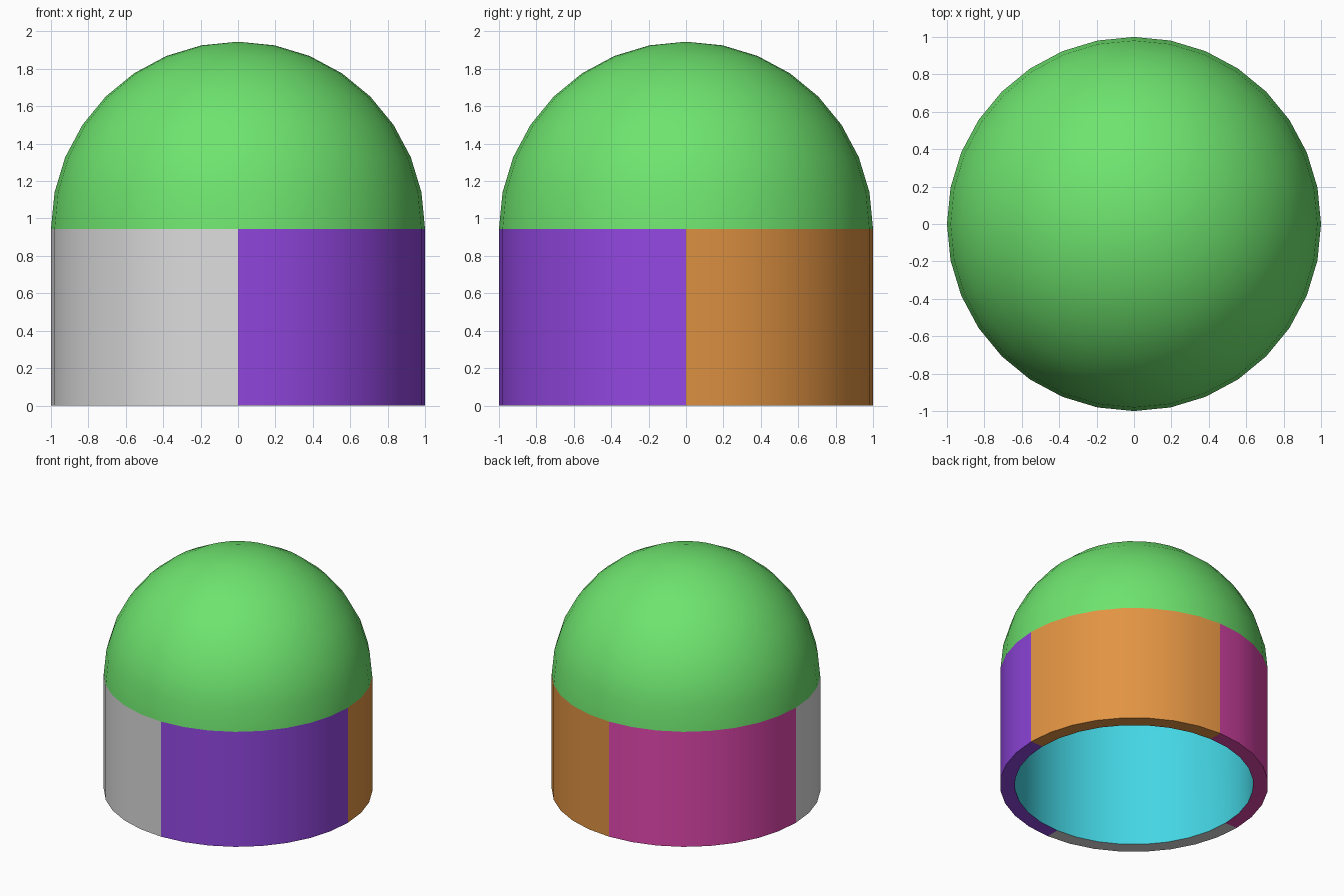
import bpy
import bmesh
from math import cos, sin, pi

cube = bpy.data.objects.get("Cube")
if cube:
    bpy.data.objects.remove(cube, do_unlink=True)

OUTER, INNER = 1.0, 0.89
WALL_TOP = 0.945
SEGMENTS, RINGS = 32, 8


def linear(c):
    c /= 255
    return c / 12.92 if c <= 0.04045 else ((c + 0.055) / 1.055) ** 2.4


def material(name, *rgb):
    color = [linear(c) for c in rgb] + [1.0]
    mat = bpy.data.materials.new(name)
    mat.use_nodes = True
    mat.diffuse_color = color
    bsdf = next(n for n in mat.node_tree.nodes if n.type == "BSDF_PRINCIPLED")
    bsdf.inputs["Base Color"].default_value = color
    return mat


def arc(radius):
    """Quarter circle profile from the wall top up to the pole."""
    angles = [i * pi / 2 / RINGS for i in range(RINGS + 1)]
    return [(radius * cos(a), WALL_TOP + radius * sin(a)) for a in angles]


def revolve(name, profile, mat, start=0.0, steps=SEGMENTS):
    """Sweep an (r, z) profile around z; an upward profile faces outward."""
    bm = bmesh.new()
    columns = []
    for i in range(steps + 1):
        a = start + i * 2 * pi / SEGMENTS
        columns.append([bm.verts.new((r * cos(a), r * sin(a), z)) for r, z in profile])
    for left, right in zip(columns, columns[1:]):
        for j in range(len(profile) - 1):
            bm.faces.new((left[j], right[j], right[j + 1], left[j + 1]))
    bmesh.ops.remove_doubles(bm, verts=bm.verts, dist=1e-5)
    mesh = bpy.data.meshes.new(name)
    bm.to_mesh(mesh)
    bm.free()
    mesh.materials.append(mat)
    obj = bpy.data.objects.new(name, mesh)
    bpy.context.collection.objects.link(obj)
    bpy.ops.object.select_all(action="DESELECT")
    obj.select_set(True)
    bpy.context.view_layer.objects.active = obj
    bpy.ops.object.shade_smooth_by_angle()
    return obj


# Outer dome
revolve("dome", arc(OUTER), material("green", 110, 228, 110))

# Inner lining: domed ceiling running down to the open bottom
revolve("lining", arc(INNER)[::-1] + [(INNER, 0)], material("cyan", 68, 214, 228))

# Four quarter walls, each with its share of the bottom rim
wall = [(INNER, 0), (OUTER, 0), (OUTER, WALL_TOP)]
quarters = [
    ("wall_back_left", material("orange", 226, 148, 67)),
    ("wall_back_right", material("magenta", 224, 71, 174)),
    ("wall_front_right", material("light grey", 220, 220, 220)),
    ("wall_front_left", material("purple", 147, 71, 225)),
]
for i, (name, mat) in enumerate(quarters):
    revolve(name, wall, mat, start=i * pi / 2, steps=SEGMENTS // 4)
